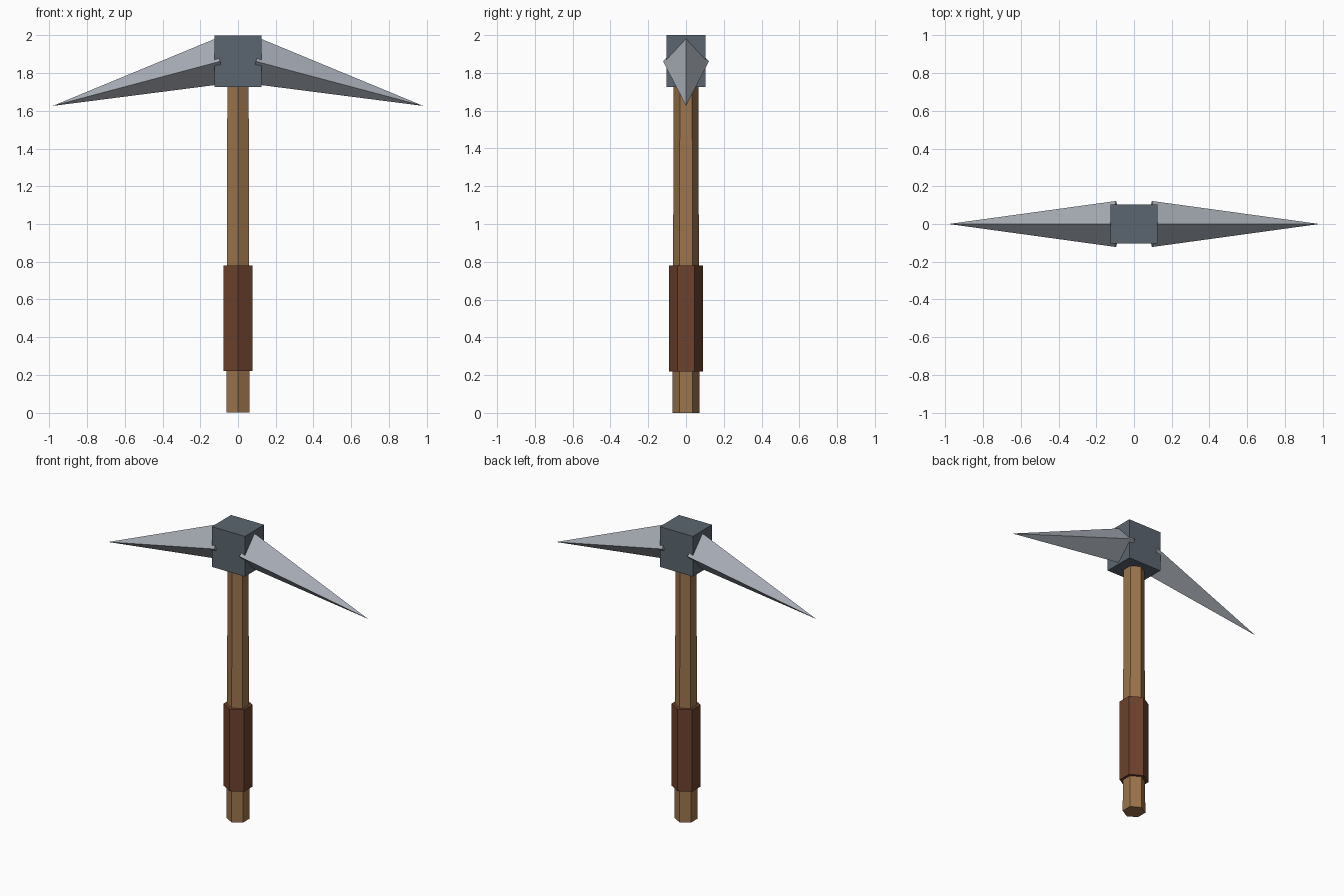
import bpy
import math
from mathutils import Vector

default = bpy.data.objects.get("Cube")
if default:
    bpy.data.objects.remove(default, do_unlink=True)


def material(name, rgb):
    mat = bpy.data.materials.new(name)
    mat.use_nodes = True
    mat.diffuse_color = (*rgb, 1)
    mat.node_tree.nodes["Principled BSDF"].inputs["Base Color"].default_value = (*rgb, 1)
    return mat


wood = material("wood", (0.33, 0.175, 0.072))
leather = material("dark_leather", (0.15, 0.053, 0.027))
iron = material("dark_iron", (0.105, 0.132, 0.16))
steel = material("light_steel", (0.38, 0.41, 0.46))


def finish(name, mat):
    obj = bpy.context.object
    obj.name = name
    obj.data.materials.append(mat)
    return obj


def tapered(name, mat, sides, start, end, r1, r2):
    """Flat-sided cone or prism running from start to end."""
    start, end = Vector(start), Vector(end)
    axis = end - start
    # Lean about y only, so a corner always stays in the x-z plane
    lean = math.atan2(axis.x, axis.z)
    bpy.ops.mesh.primitive_cone_add(
        vertices=sides, radius1=r1, radius2=r2, depth=axis.length,
        location=(start + end) / 2, rotation=(0, lean, 0))
    return finish(name, mat)


# Six-sided handle with a slight taper, and its grip
tapered("handle", wood, 6, (0, 0, 0), (0, 0, 1.8), 0.071, 0.065)
tapered("grip_wrap", leather, 6, (0, 0, 0.22), (0, 0, 0.78), 0.09, 0.09)

# Head block
bpy.ops.mesh.primitive_cube_add(size=1, location=(0, 0, 1.8625))
block = finish("head_block", iron)
block.scale = (0.25, 0.208, 0.275)

# Four-sided spikes drooping to each side
for side, label in ((1, "left"), (-1, "right")):
    tapered(label + "_spike", steel, 4, (side * 0.095, 0, 1.862),
            (side * 0.982, 0, 1.626), 0.122, 0)
